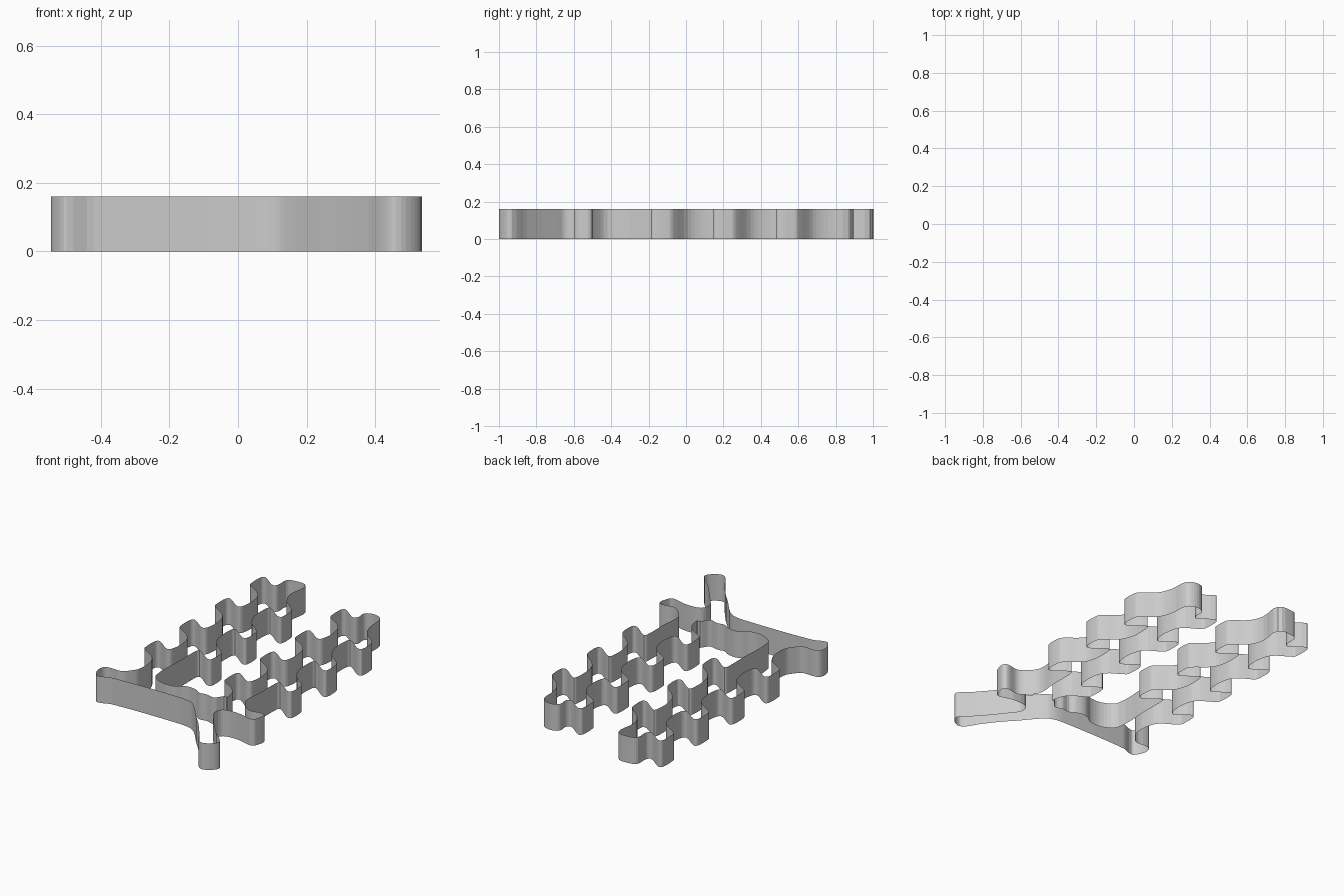
import bpy
import bmesh
from mathutils import Vector
from mathutils.geometry import interpolate_bezier

HEIGHT = 0.16
PITCH = 0.335      # distance between neighbouring teeth
STEPS = 5          # points per smoothed outline segment

default_cube = bpy.data.objects.get("Cube")
if default_cube:
    bpy.data.objects.remove(default_cube, do_unlink=True)

# One tooth on the outer side (walked upward) and on the inner side (walked downward)
RISING_TOOTH = [(-.362, -.17), (-.39, -.08), (-.49, -.01), (-.5, .01), (-.5, .105),
                (-.48, .12), (-.39, .06), (-.368, .08)]
FALLING_TOOTH = [(-.245, .28), (-.215, .2), (-.13, .125), (-.115, .1), (-.115, .01),
                 (-.14, .005), (-.23, .07), (-.245, .055)]


def toothed_stem(dx, dy, cap):
    """Outline of a stem: four teeth up, a rounded cap, three teeth down."""
    points = []
    for i in range(4):
        points += [(x + dx, y + dy + i * PITCH - .178) for x, y in RISING_TOOTH]
    points += cap
    for i in range(3):
        points += [(x + dx, y + dy - i * PITCH + .57) for x, y in FALLING_TOOTH]
    return points


def smooth_loop(points):
    """Closed smooth loop passing through every point."""
    pts = [Vector((x, y, 0)) for x, y in points]
    n = len(pts)
    tangents = [(pts[(i + 1) % n] - pts[i - 1]).normalized() for i in range(n)]
    loop = []
    for i in range(n):
        a, b = pts[i], pts[(i + 1) % n]
        reach = (b - a).length / 3
        curve = interpolate_bezier(a, a + tangents[i] * reach,
                                   b - tangents[(i + 1) % n] * reach, b, STEPS)
        loop += curve[:-1]
    return loop


# Left-hand stem, valley between the stems, right-hand stem
outline = toothed_stem(0, 0, [(-.365, .98), (-.33, 1), (-.24, .985)])
outline += [(-.245, -.2), (-.245, -.43), (-.18, -.485), (-.09, -.49), (-.04, -.457),
            (0, -.45), (.045, -.46), (.08, -.48), (.125, -.475), (.18, -.485),
            (.215, -.44)]
outline += toothed_stem(.597, -.09, [(.23, .875), (.285, .895), (.34, .865)])

# Short end of the crossbar
outline += [(.35, -.3), (.345, -.42), (.4, -.49), (.44, -.51), (.51, -.5),
            (.535, -.515), (.53, -.56), (.51, -.595), (.45, -.585), (.4, -.575),
            (.31, -.585), (.29, -.64)]

# Slanted leg
outline += [(.32, -.69), (.45, -.85), (.53, -.93), (.515, -.97), (.46, -1),
            (.42, -.975), (.38, -.91), (.295, -.8), (.24, -.74), (.16, -.645),
            (.11, -.605), (.03, -.59)]

# Long end of the crossbar
outline += [(-.42, -.595), (-.5, -.62), (-.525, -.6), (-.545, -.55), (-.535, -.505),
            (-.5, -.495), (-.43, -.495), (-.385, -.45), (-.368, -.42)]

# Thin wall, open at the top and the bottom
bm = bmesh.new()
lower = [bm.verts.new(p) for p in smooth_loop(outline)]
upper = [bm.verts.new(v.co + Vector((0, 0, HEIGHT))) for v in lower]
for i in range(len(lower)):
    bm.faces.new((lower[i], lower[i - 1], upper[i - 1], upper[i])[::1])
bm.normal_update()
mesh = bpy.data.meshes.new("outline_wall")
bm.to_mesh(mesh)
bm.free()

wall = bpy.data.objects.new("outline_wall", mesh)
bpy.context.collection.objects.link(wall)

# Plain grey
grey = bpy.data.materials.new("light_grey")
grey.use_nodes = True
colour = (.6, .6, .6, 1)
grey.diffuse_color = colour
grey.node_tree.nodes["Principled BSDF"].inputs["Base Color"].default_value = colour
mesh.materials.append(grey)
